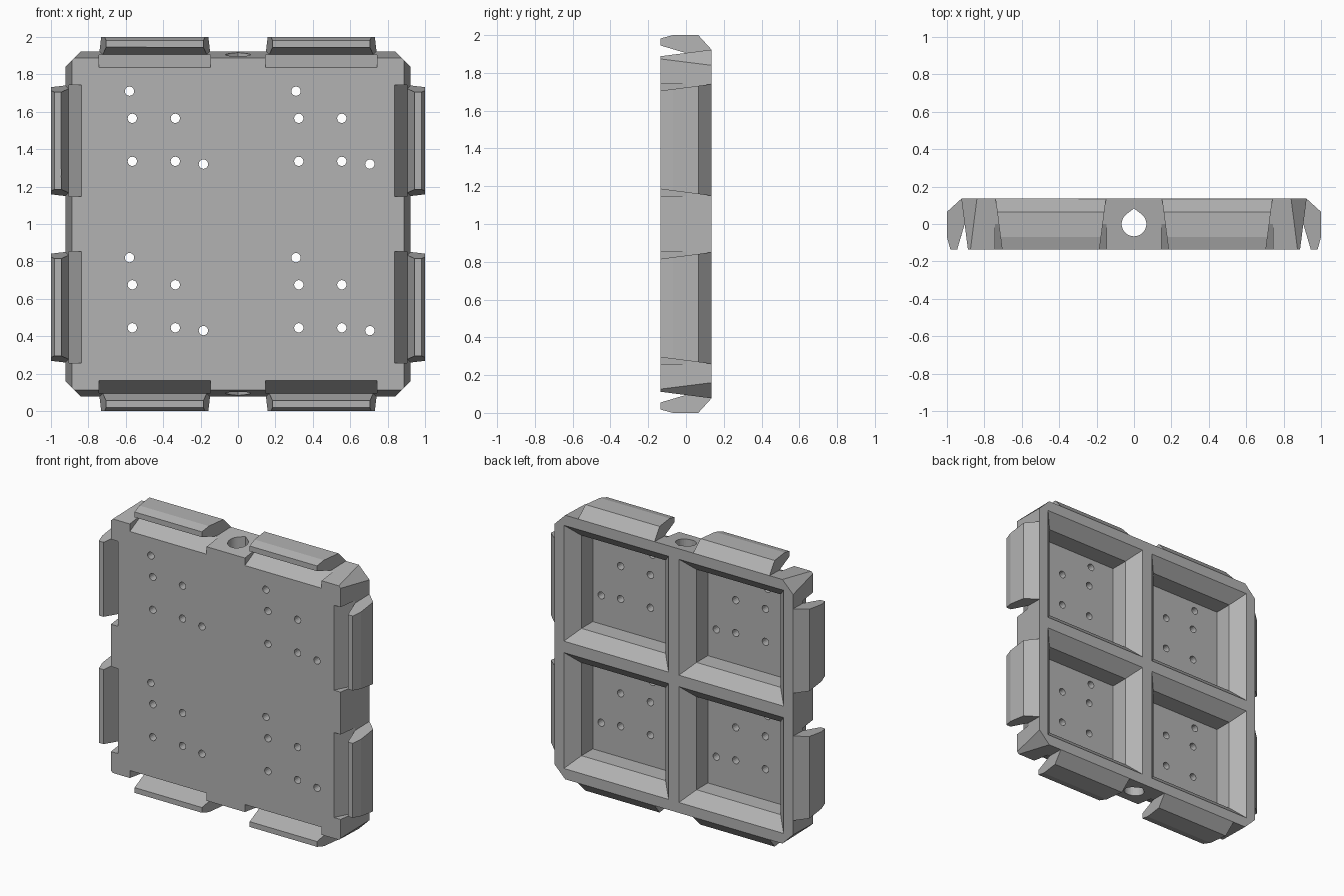
import bpy, bmesh, math
from mathutils import Matrix, Vector

if "Cube" in bpy.data.objects:
    bpy.data.objects.remove(bpy.data.objects["Cube"])

BACK, FRONT = 0.135, -0.135
PITCH = 0.445                      # offset of each quarter from the centre
MID = Vector((0, 0, 1))
QUARTERS = [(sx * PITCH, sz * PITCH) for sx in (-1, 1) for sz in (-1, 1)]

grey = bpy.data.materials.new("plain_grey")
grey.use_nodes = True
COLOUR = (0.45, 0.45, 0.45, 1)
grey.diffuse_color = COLOUR
grey.node_tree.nodes["Principled BSDF"].inputs["Base Color"].default_value = COLOUR


def loft(bm, rings):
    """Closed solid through rings of equal point count."""
    rows = [[bm.verts.new(p) for p in ring] for ring in rings]
    n = len(rows[0])
    bm.faces.new(rows[0])
    bm.faces.new(rows[-1][::-1])
    for a, b in zip(rows, rows[1:]):
        for i in range(n):
            bm.faces.new((a[i], b[i], b[(i + 1) % n], a[(i + 1) % n]))


def make(name, bm):
    bmesh.ops.recalc_face_normals(bm, faces=bm.faces)
    mesh = bpy.data.meshes.new(name)
    bm.to_mesh(mesh)
    bm.free()
    mesh.materials.append(grey)
    obj = bpy.data.objects.new(name, mesh)
    obj.location = MID
    bpy.context.collection.objects.link(obj)
    return obj


def cut(target, name, bm):
    cutter = make(name, bm)
    cutter.hide_render = True
    mod = target.modifiers.new(name, 'BOOLEAN')
    mod.operation, mod.solver, mod.object = 'DIFFERENCE', 'EXACT', cutter
    bpy.context.view_layer.update()
    bpy.context.view_layer.objects.active = target
    bpy.ops.object.modifier_apply(modifier=name)
    bpy.data.objects.remove(cutter)


def octagon(half, chamfer, y):
    k = half - chamfer
    pts = [(k, half), (half, k), (half, -k), (k, -half),
           (-k, -half), (-half, -k), (-half, k), (-k, half)]
    return [(x, y, z) for x, z in pts]


def square(cx, cz, half, y):
    return [(cx + a * half, y, cz + b * half)
            for a, b in ((-1, -1), (1, -1), (1, 1), (-1, 1))]


def edge_turns():
    """The eight clip places: two on each of the four edges."""
    for quarter in range(4):
        turn = Matrix.Rotation(quarter * math.pi / 2, 3, 'Y')
        for side in (-1, 1):
            yield turn, side * PITCH


# Panel body, slightly wider at the back, with tapered corner chamfers
bm = bmesh.new()
loft(bm, [octagon(0.888, 0.014, FRONT), octagon(0.923, 0.083, BACK)])
panel = make("panel_body", bm)

# Wedge slots behind the clips, open to the front
bm = bmesh.new()
slot = [(0.833, -0.14), (0.905, 0), (0.96, 0), (0.96, -0.14)]
for turn, off in edge_turns():
    loft(bm, [[turn @ Vector((x, y, off + e)) for x, y in slot]
              for e in (-0.297, 0.297)])
cut(panel, "slots", bm)

# Four chamfered pockets in the back
bm = bmesh.new()
for cx, cz in QUARTERS:
    loft(bm, [square(cx, cz, 0.405 + 0.02, BACK + 0.02),
              square(cx, cz, 0.325, 0.055), square(cx, cz, 0.325, -0.07)])
cut(panel, "pockets", bm)

# Six screw holes through each pocket floor
bm = bmesh.new()
HOLES = [(-0.135, 0.265), (-0.12, 0.12), (0.11, 0.12),
         (-0.12, -0.11), (0.11, -0.11), (0.26, -0.125)]
for cx, cz in QUARTERS:
    for hx, hz in HOLES:
        ring = [(0.025 * math.cos(t * math.pi / 8), 0.025 * math.sin(t * math.pi / 8))
                for t in range(16)]
        loft(bm, [[(cx + hx + a, y, cz + hz + b) for a, b in ring]
                  for y in (-0.2, 0)])
cut(panel, "screw_holes", bm)

# Teardrop bore down the middle rib
bm = bmesh.new()
drop = [(0, 0.083)]
for i in range(25):
    t = math.radians(128 + i * 284 / 24)
    drop.append((0.066 * math.cos(t), 0.066 * math.sin(t)))
loft(bm, [[(x, y, z) for x, y in drop] for z in (-1.1, 1.1)])
cut(panel, "bore", bm)

# Hooked clips, shorter towards the front
CLIP = [(0.945, FRONT), (0.982, FRONT), (1, -0.07), (1, 0.065),
        (0.923, BACK), (0.905, 0.12), (0.905, 0)]
for i, (turn, off) in enumerate(edge_turns()):
    bm = bmesh.new()
    loft(bm, [[turn @ Vector((x, y, off + s * (0.278 + 0.13 * y)))
               for x, y in CLIP] for s in (-1, 1)])
    make("clip_%d" % (i + 1), bm)
